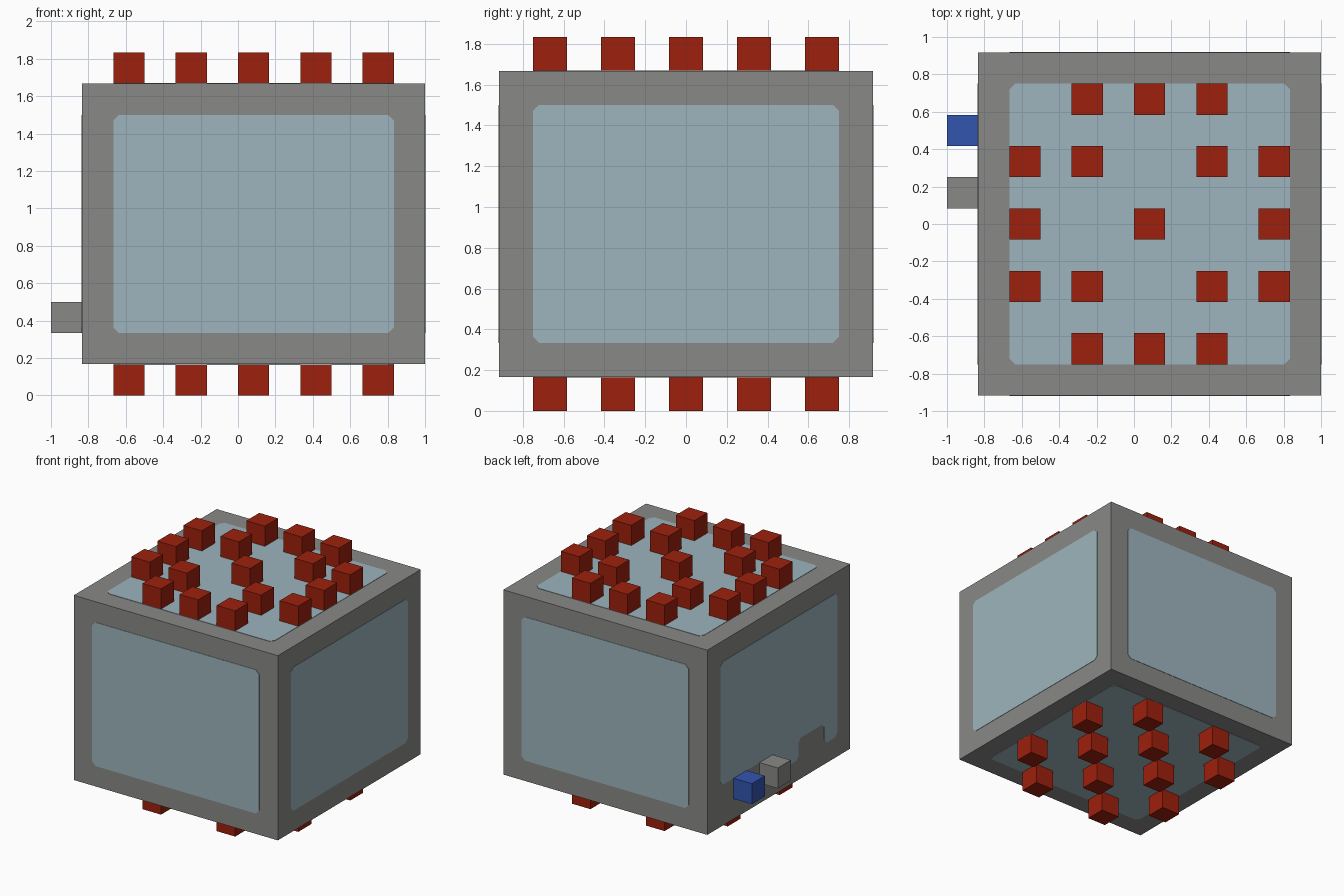
import bpy
import bmesh
from mathutils import Vector

old = bpy.data.objects.get("Cube")
if old:
    bpy.data.objects.remove(old, do_unlink=True)

U = 1 / 6            # block size
MID = U / 2          # x centre of the main body
LIFT = 0.003         # thickness of the pane plates


def material(name, rgb):
    m = bpy.data.materials.new(name)
    m.use_nodes = True
    m.diffuse_color = (*rgb, 1)
    m.node_tree.nodes["Principled BSDF"].inputs["Base Color"].default_value = (*rgb, 1)
    return m


grey = material("grey frame", (0.25, 0.25, 0.245))
pane = material("pale blue pane", (0.337, 0.462, 0.509))
red = material("red stud", (0.34, 0.015, 0.004))
blue = material("blue", (0.032, 0.09, 0.43))


def finish(name, bm, mat):
    bmesh.ops.recalc_face_normals(bm, faces=bm.faces)
    mesh = bpy.data.meshes.new(name)
    bm.to_mesh(mesh)
    bm.free()
    mesh.materials.append(mat)
    bpy.context.collection.objects.link(bpy.data.objects.new(name, mesh))


def box(name, centre, size, mat):
    bm = bmesh.new()
    bmesh.ops.create_cube(bm, size=1)
    for v in bm.verts:
        v.co = Vector(a * b for a, b in zip(v.co, size)) + Vector(centre)
    finish(name, bm, mat)


def plate(name, outline, axis, level, side):
    """Thin pane with cut corners; outline uses the two other axes in order."""
    bm = bmesh.new()
    verts = []
    for u, v in outline:
        p = [u, v]
        p.insert(axis, level)
        verts.append(bm.verts.new(p))
    bm.faces.new(verts)
    bmesh.ops.bevel(bm, geom=bm.verts[:], offset=0.03, segments=1,
                    affect='VERTICES')
    out = bmesh.ops.extrude_face_region(bm, geom=bm.faces[:])
    shift = Vector((0, 0, 0))
    shift[axis] = side * LIFT
    for e in out["geom"]:
        if isinstance(e, bmesh.types.BMVert):
            e.co += shift
    finish(name, bm, pane)


def rect(u0, u1, v0, v1):
    return [(u0, v0), (u1, v0), (u1, v1), (u0, v1)]


# Main body
box("body", (MID, 0, 5.5 * U), (11 * U, 11 * U, 9 * U), grey)

# Panes, one block in from every edge
x0, x1, y1, z0, z1 = -4 * U, 5 * U, 4.5 * U, 2 * U, 9 * U
plate("front_pane", rect(x0, x1, z0, z1), 1, -5.5 * U, -1)
plate("back_pane", rect(x0, x1, z0, z1), 1, 5.5 * U, 1)
plate("left_pane", rect(-y1, y1, z0, z1), 0, 6 * U, 1)
plate("top_pane", rect(x0, x1, -y1, y1), 2, 10 * U, 1)
plate("bottom_pane", rect(x0, x1, -y1, y1), 2, U, -1)

# Right pane steps up around the side blocks
step = 3 * U
plate("right_pane",
      [(-y1, z0), (-3.5 * U, z0), (-3.5 * U, step), (-1.5 * U, step),
       (-1.5 * U, z0), (U / 2, z0), (U / 2, step), (y1, step),
       (y1, z1), (-y1, z1)], 0, -5 * U, -1)

# Side blocks
box("blue_side_block", (-5.5 * U, 3 * U, 2.5 * U), (U, U, U), blue)
box("grey_side_block", (-5.5 * U, U, 2.5 * U), (U, U, U), grey)

# Studs on a five by five grid above and below
TOP = [".###.", "##.##", "#.#.#", "##.##", ".###."]
for j in range(5):
    for i in range(5):
        x, y = MID + (i - 2) * 2 * U, (2 - j) * 2 * U
        if TOP[j][i] == "#":
            box(f"top_stud_{j}_{i}", (x, y, 10.5 * U), (U, U, U), red)
        if (i + j) % 2:
            box(f"bottom_stud_{j}_{i}", (x, y, U / 2), (U, U, U), red)
